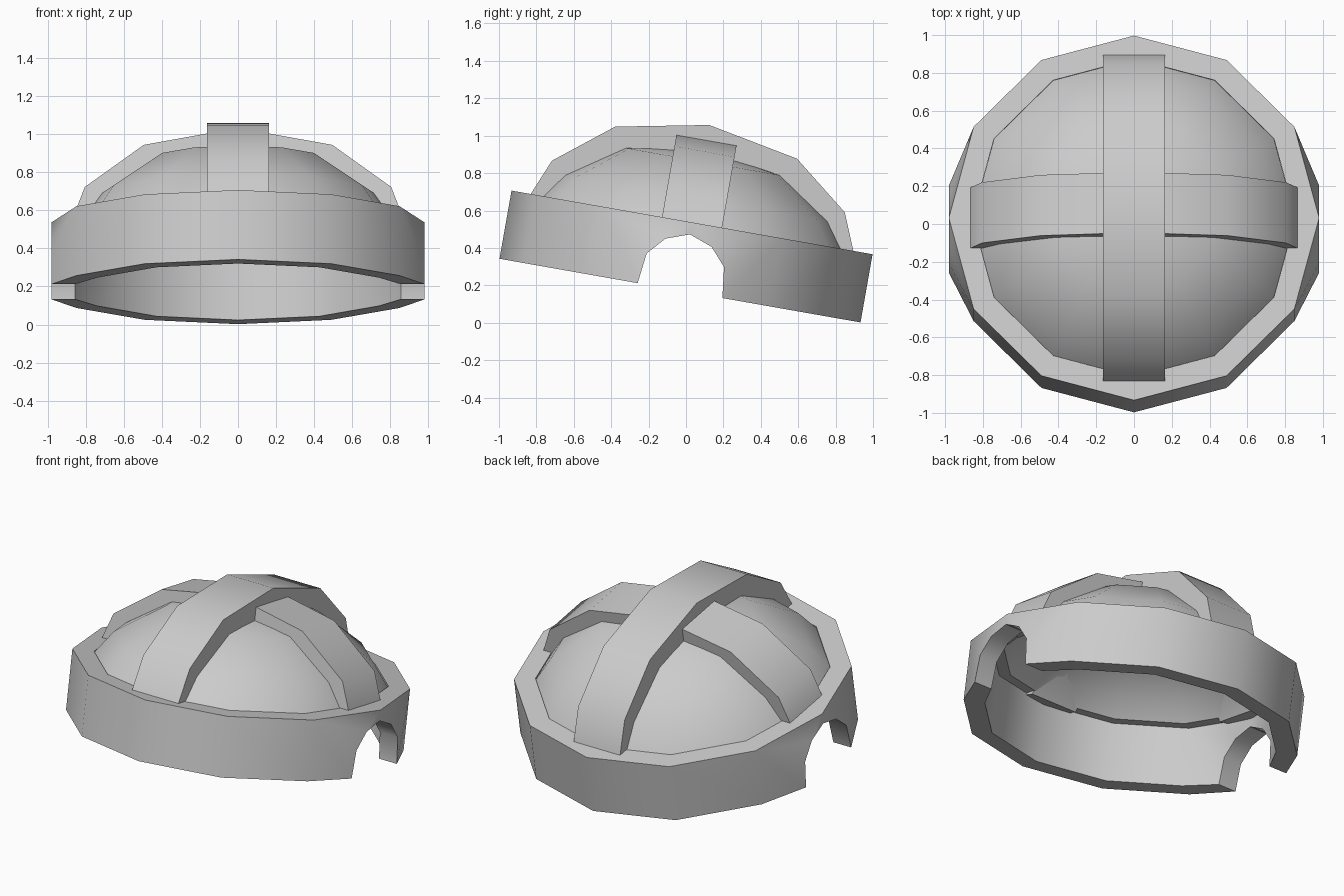
import bpy, bmesh
from math import radians, sin, cos
from mathutils import Matrix, Vector

cube = bpy.data.objects.get("Cube")
if cube:
    bpy.data.objects.remove(cube, do_unlink=True)

grey = bpy.data.materials.new("plain_grey")
grey.use_nodes = True
colour = (0.6, 0.6, 0.6, 1)
grey.diffuse_color = colour
grey.node_tree.nodes["Principled BSDF"].inputs["Base Color"].default_value = colour

OUTER, INNER, HEIGHT = 0.98, 0.855, 0.37
# The whole helmet leans back by ten degrees
TILT = Matrix.Translation((0, -0.032, 0.172)) @ Matrix.Rotation(radians(-10), 4, 'X')


def finish(name, bm, angle=35):
    bmesh.ops.remove_doubles(bm, verts=bm.verts, dist=0.0005)
    bmesh.ops.recalc_face_normals(bm, faces=bm.faces)
    bm.transform(TILT)
    mesh = bpy.data.meshes.new(name)
    bm.to_mesh(mesh)
    bm.free()
    mesh.shade_smooth()
    mesh.set_sharp_from_angle(angle=radians(angle))
    mesh.materials.append(grey)
    obj = bpy.data.objects.new(name, mesh)
    bpy.context.collection.objects.link(obj)


def mirror(bm, axis):
    copy = bmesh.ops.duplicate(bm, geom=bm.verts[:] + bm.edges[:] + bm.faces[:])["geom"]
    for v in copy:
        if isinstance(v, bmesh.types.BMVert):
            v.co[axis] *= -1


# Rim band: one quarter with half an ear arch, mirrored twice
ARCH = [(0.23, 0), (0.21, 0.165), (0.125, 0.26), (0, 0.305)]


def quarter_wall(bm, r):
    circle = [(r * cos(radians(a)), r * sin(radians(a))) for a in (90, 60, 30, 0)]
    top = [bm.verts.new((x, y, HEIGHT)) for x, y in circle]
    low = [bm.verts.new((x, y, 0)) for x, y in circle[:3]]
    low += [bm.verts.new((r, y, z)) for y, z in ARCH]
    for i in range(2):
        bm.faces.new((top[i], top[i + 1], low[i + 1], low[i]))
    bm.faces.new((top[2], low[4], low[3], low[2]))
    bm.faces.new((top[2], top[3], low[5], low[4]))
    bm.faces.new((top[3], low[6], low[5]))
    return top, low


bm = bmesh.new()
for out_row, in_row in zip(quarter_wall(bm, OUTER), quarter_wall(bm, INNER)):
    for i in range(len(out_row) - 1):
        bm.faces.new((out_row[i], out_row[i + 1], in_row[i + 1], in_row[i]))
mirror(bm, 0)
mirror(bm, 1)
finish("rim_band", bm)

# Dome shell: twelve-sided turned profile
bm = bmesh.new()
profile = [(0, 0.40), (0.46, 0.33), (0.755, 0.13), (INNER, -0.01),
           (0.785, -0.01), (0.70, 0.10), (0.43, 0.28), (0, 0.34)]
verts = [bm.verts.new((0, r, z + HEIGHT)) for r, z in profile]
edges = [bm.edges.new(pair) for pair in zip(verts, verts[1:])]
bmesh.ops.spin(bm, geom=verts + edges, cent=(0, 0, 0), axis=(0, 0, 1),
               angle=radians(360), steps=12)
finish("dome", bm, 45)


# Raised straps over the dome
def strap(name, half, inner, turn):
    bm = bmesh.new()
    arcs = [[(-u, z) for u, z in pts] + [(u, z) for u, z in reversed(pts[:-1])]
            for pts in (half, inner)]
    spin = Matrix.Rotation(radians(turn), 3, 'Z')
    rows = [[bm.verts.new(spin @ Vector((x, u, z + HEIGHT))) for u, z in arc]
            for arc in arcs for x in (-0.163, 0.163)]
    loop = [rows[0], rows[1], rows[3], rows[2]]
    for a, b in zip(loop, loop[1:] + loop[:1]):
        for i in range(len(a) - 1):
            bm.faces.new((a[i], a[i + 1], b[i + 1], b[i]))
    for end in (0, -1):
        bm.faces.new([row[end] for row in loop])
    finish(name, bm)


UNDERSIDE = [(0.755, -0.03), (0.68, 0.11), (0.43, 0.31), (0, 0.38)]
strap("long_strap", [(0.88, -0.01), (0.795, 0.195), (0.494, 0.433), (0, 0.529)], UNDERSIDE, 0)
strap("cross_strap", [(0.87, -0.01), (0.805, 0.16), (0.495, 0.385), (0, 0.475)], UNDERSIDE, 90)
